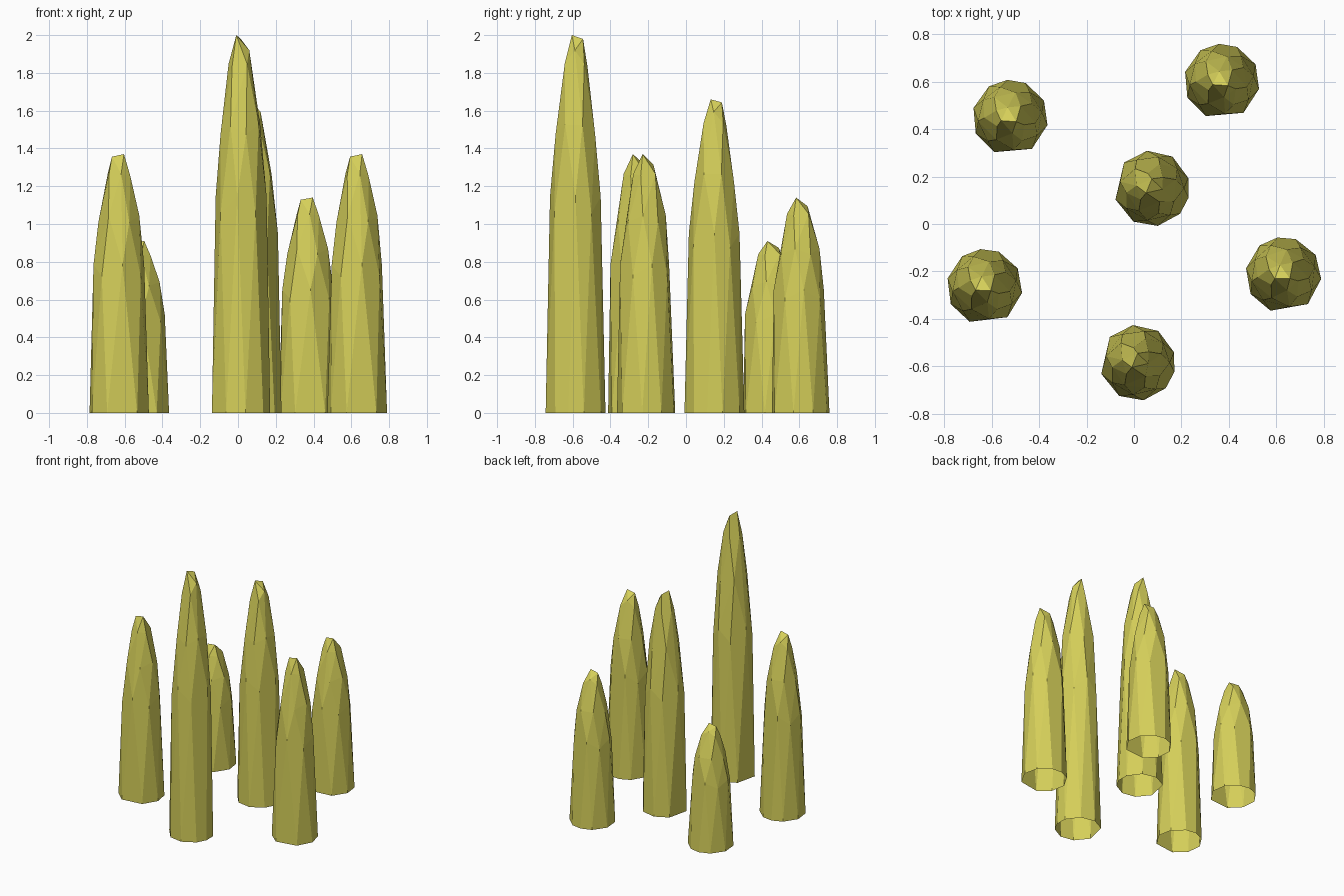
import bpy, bmesh, math
from mathutils import Vector

if "Cube" in bpy.data.objects:
    bpy.data.objects.remove(bpy.data.objects["Cube"])

RADIUS = 0.16

mat = bpy.data.materials.new("olive_yellow")
mat.diffuse_color = (0.66, 0.62, 0.10, 1)
mat.use_nodes = True
mat.node_tree.nodes["Principled BSDF"].inputs["Base Color"].default_value = mat.diffuse_color

# faceted dome as rings: (height fraction, bulge, angles in degrees)
RINGS = [
    (0.00, 1.00, (16, 57, 97, 137, 197, 241, 279, 318, 346)),
    (0.55, 1.02, (0, 38, 78, 118, 168, 218, 262, 305)),
    (0.75, 1.03, (20, 72, 130, 190, 240, 285, 330)),
    (0.92, 1.05, (45, 105, 170, 225, 300)),
]
TIP = [(-0.15, -0.12, 1.0), (0.0, 0.25, 0.99), (0.28, -0.02, 0.96)]


def spire(name, x, y, height, turn):
    bm = bmesh.new()
    for i, (z, bulge, angles) in enumerate(RINGS):
        r = math.sqrt(1 - z * z) * bulge
        for k, a in enumerate(angles):
            # stagger the upper rings a little for an irregular chipped look
            dz = 0.025 * (-1) ** k if i else 0
            t = math.radians(a)
            bm.verts.new((r * math.cos(t), r * math.sin(t), z + dz * (1 - z) * 2))
    for p in TIP:
        bm.verts.new(p)
    bmesh.ops.convex_hull(bm, input=bm.verts[:])
    # open underside
    base = [f for f in bm.faces if all(v.co.z < 0.001 for v in f.verts)]
    bmesh.ops.delete(bm, geom=base, context='FACES')
    # merge nearly flat facets
    bmesh.ops.dissolve_limit(bm, angle_limit=math.radians(4),
                             verts=bm.verts[:], edges=bm.edges[:])
    bmesh.ops.recalc_face_normals(bm, faces=bm.faces[:])
    for v in bm.verts:
        v.co = Vector((v.co.x * RADIUS, v.co.y * RADIUS, v.co.z * height))
    me = bpy.data.meshes.new(name)
    bm.to_mesh(me)
    bm.free()
    me.materials.append(mat)
    ob = bpy.data.objects.new(name, me)
    ob.location = (x, y, 0)
    ob.rotation_euler.z = math.radians(turn)
    bpy.context.collection.objects.link(ob)


# six spires scattered in a loose ring
for name, x, y, h, turn in [
    ("front_spire", 0.015, -0.585, 2.00, 0),
    ("middle_spire", 0.075, 0.15, 1.66, 0),
    ("left_spire", -0.63, -0.265, 1.37, 110),
    ("right_spire", 0.63, -0.215, 1.37, 113),
    ("back_right_spire", 0.37, 0.60, 1.14, 108),
    ("back_left_spire", -0.522, 0.448, 0.91, 108),
]:
    spire(name, x, y, h, turn)
